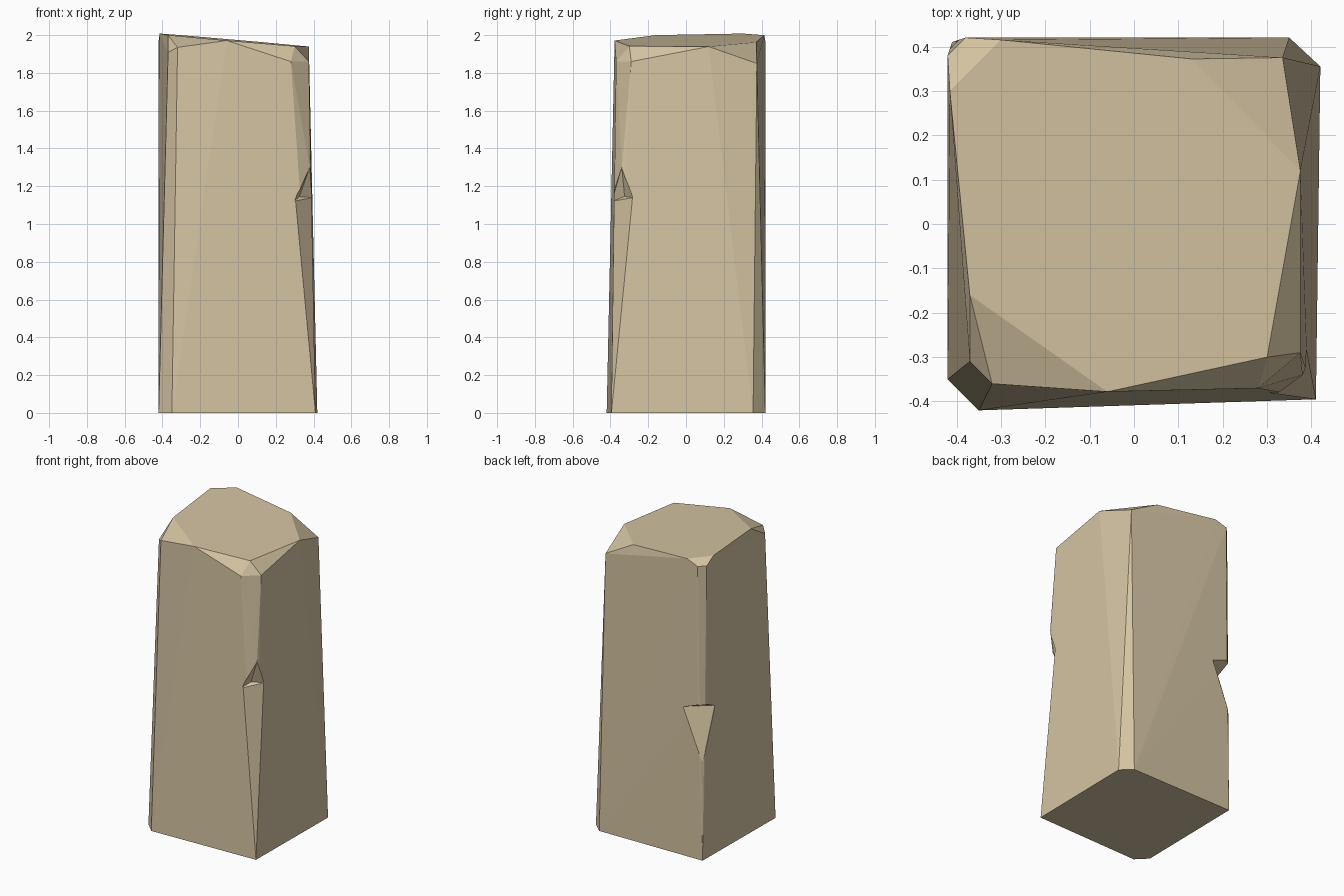
import bpy, bmesh

cube = bpy.data.objects.get("Cube")
if cube:
    bpy.data.objects.remove(cube, do_unlink=True)

stone = bpy.data.materials.new("sandstone")
stone.use_nodes = True
colour = (0.66, 0.55, 0.36, 1)
stone.diffuse_color = colour
stone.node_tree.nodes["Principled BSDF"].inputs["Base Color"].default_value = colour


def hull(name, points):
    """Faceted block wrapped tightly around a few corner points."""
    bm = bmesh.new()
    for point in points:
        bm.verts.new(point)
    made = bmesh.ops.convex_hull(bm, input=bm.verts)
    loose = {v for v in made["geom_interior"] + made["geom_unused"]
             if isinstance(v, bmesh.types.BMVert)}
    bmesh.ops.delete(bm, geom=list(loose), context="VERTS")
    bmesh.ops.dissolve_limit(bm, angle_limit=0.01, verts=bm.verts, edges=bm.edges)
    bmesh.ops.recalc_face_normals(bm, faces=bm.faces)
    mesh = bpy.data.meshes.new(name)
    bm.to_mesh(mesh)
    bm.free()
    mesh.materials.append(stone)
    obj = bpy.data.objects.new(name, mesh)
    bpy.context.collection.objects.link(obj)
    return obj


def carve(block, name, points):
    """Chip a hull-shaped piece out of the block."""
    cutter = hull(name, points)
    cutter.hide_render = True
    cutter.hide_viewport = True
    cutter.display_type = "WIRE"
    cut = block.modifiers.new(name, "BOOLEAN")
    cut.operation = "DIFFERENCE"
    cut.solver = "EXACT"
    cut.object = cutter


# Ground outline: two opposite corners chamfered, two sharp
footing = [(x, y, 0) for x, y in (
    (-.42, -.35), (-.35, -.42), (.41, -.395), (.42, .355), (.35, .42), (-.41, .41))]

# Sloping top face, highest on the right-hand side of the block
crown = [(x, y, 1.97 - .085 * x + .01 * y) for x, y in (
    (-.37, -.16), (-.06, -.378), (.3, -.3), (.375, .12),
    (.13, .372), (-.3, .415), (-.415, .3))]

# Lower ends of the chipped top corners
shoulders = [
    (-.37, -.31, 1.91), (-.32, -.36, 1.935),
    (.28, -.37, 1.86), (.375, -.29, 1.86),
    (.335, .375, 1.85),
    (-.42, .38, 1.97), (-.38, .42, 1.97)]

# Chamfer ends above the two edge notches
front_tip = (.38, -.34, 1.3)
back_tips = [(-.42, .38, 1.04), (-.38, .42, 1.04)]

pillar = hull("stone_pillar", footing + crown + shoulders + [front_tip] + back_tips)

# Front corner: long lower chamfer with a small notch above it
ledge = [(.295, -.392, 1.12), (.392, -.28, 1.14)]
carve(pillar, "front_chamfer_cutter",
      ledge + [(.41, -.395, 0), (.55, -.55, 0), (.55, -.55, 1.12)])
carve(pillar, "front_notch_cutter",
      ledge + [front_tip, (.325, -.325, 1.145), (.55, -.55, 1), (.55, -.55, 1.3)])

# Back corner: wedge chip
carve(pillar, "back_notch_cutter",
      back_tips + [(-.27, .417, 1), (-.417, .29, 1), (-.41, .41, .65),
                   (-.55, .55, .65), (-.55, .55, 1.04)])
